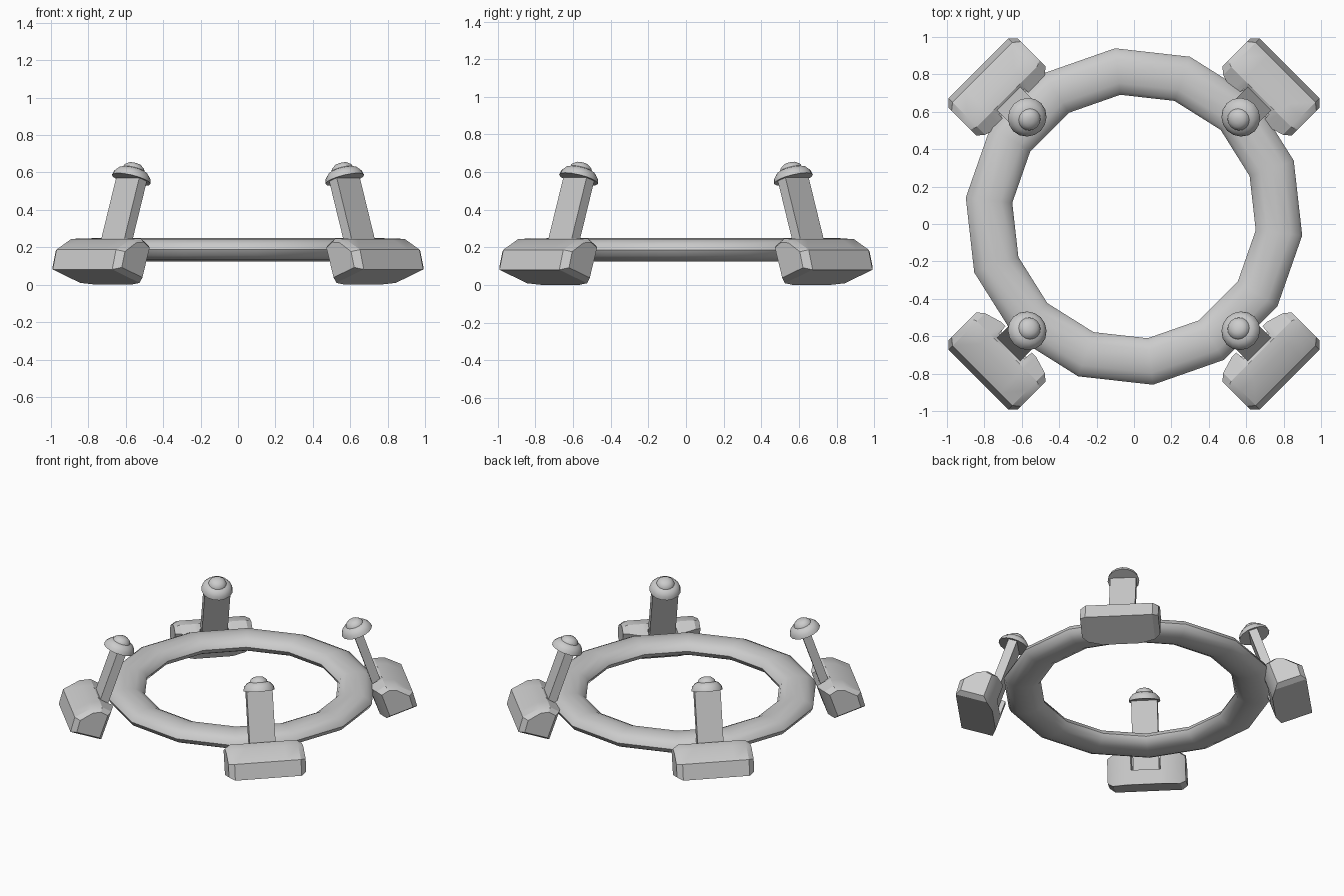
import bpy, bmesh, math
from mathutils import Matrix

if "Cube" in bpy.data.objects:
    bpy.data.objects.remove(bpy.data.objects["Cube"])

TILT = math.radians(19)


def make(name, bm, matrix=Matrix(), angle=35):
    bmesh.ops.recalc_face_normals(bm, faces=bm.faces)
    me = bpy.data.meshes.new(name)
    bm.to_mesh(me)
    bm.free()
    ob = bpy.data.objects.new(name, me)
    bpy.context.collection.objects.link(ob)
    ob.matrix_world = matrix
    bpy.ops.object.select_all(action='DESELECT')
    ob.select_set(True)
    bpy.context.view_layer.objects.active = ob
    bpy.ops.object.shade_smooth_by_angle(angle=math.radians(angle))
    return ob


def loft(bm, loops, cap=True):
    """Join equal-length closed loops of points with quads."""
    rows = [[bm.verts.new(p) for p in loop] for loop in loops]
    n = len(rows[0])
    pairs = list(zip(rows, rows[1:]))
    if not cap:
        pairs.append((rows[-1], rows[0]))
    for a, b in pairs:
        for i in range(n):
            j = (i + 1) % n
            bm.faces.new((a[i], a[j], b[j], b[i]))
    if cap:
        bm.faces.new(rows[0])
        bm.faces.new(rows[-1])


# flattened 14-sided ring, set slightly towards the back
def ring():
    bm = bmesh.new()
    loops = []
    for k in range(14):
        a = 2 * math.pi * (k - 0.25) / 14
        loop = []
        for j in range(12):
            b = 2 * math.pi * j / 12
            r = 0.78 + 0.125 * math.cos(b)
            loop.append((r * math.cos(a), r * math.sin(a), 0.0625 * math.sin(b)))
        loops.append(loop)
    loft(bm, loops, cap=False)
    make("ring", bm, Matrix.Translation((0, 0.04, 0.187)), 40)


# chunky foot lofted sideways, with a slot on the inner side for the post
def foot(name, m):
    outer = [(0, 0), (0.25, 0), (0.257, 0.11), (0.17, 0.2), (0.1, 0.227)]
    full = outer + [(0, 0.21), (0, 0.15), (0, 0.1)]
    slot = outer + [(0.06, 0.217), (0.06, 0.1), (0, 0.1)]
    side = [(max(u, 0.03), v) for u, v in full]
    end = [(0.13 + (u - 0.13) * 0.75, 0.11 + (v - 0.11) * 0.8) for u, v in side]
    half = [(0.095, slot), (0.1, full), (0.13, full), (0.225, side), (0.262, end)]
    sections = [(-t, s) for t, s in reversed(half)] + half
    bm = bmesh.new()
    loft(bm, [[(u, t, v) for u, v in s] for t, s in sections])
    make(name, bm, m, 30)


# flat upright board
def post(name, m):
    bm = bmesh.new()
    bmesh.ops.create_cube(bm, size=1, matrix=Matrix.Translation((0.056, 0, 0.32))
                          @ Matrix.Diagonal((0.06, 0.175, 0.53, 1)))
    make(name, bm, m)


# stepped dome cap on top of the post
def cap(name, m):
    profile = [(0.106, 0), (0.1, 0.025), (0.08, 0.048), (0.06, 0.056),
               (0.055, 0.07), (0.035, 0.086), (0.012, 0.091)]
    bm = bmesh.new()
    loft(bm, [[(r * math.cos(2 * math.pi * i / 16), r * math.sin(2 * math.pi * i / 16), z)
               for i in range(16)] for r, z in profile])
    make(name, bm, m @ Matrix.Translation((0.058, 0, 0.575)))


ring()
for k, where in enumerate(("back_right", "back_left", "front_left", "front_right")):
    m = (Matrix.Rotation(math.radians(45 + 90 * k), 4, 'Z')
         @ Matrix.Translation((0.94, 0, 0)) @ Matrix.Rotation(-TILT, 4, 'Y'))
    foot(where + "_foot", m)
    post(where + "_post", m)
    cap(where + "_cap", m)
